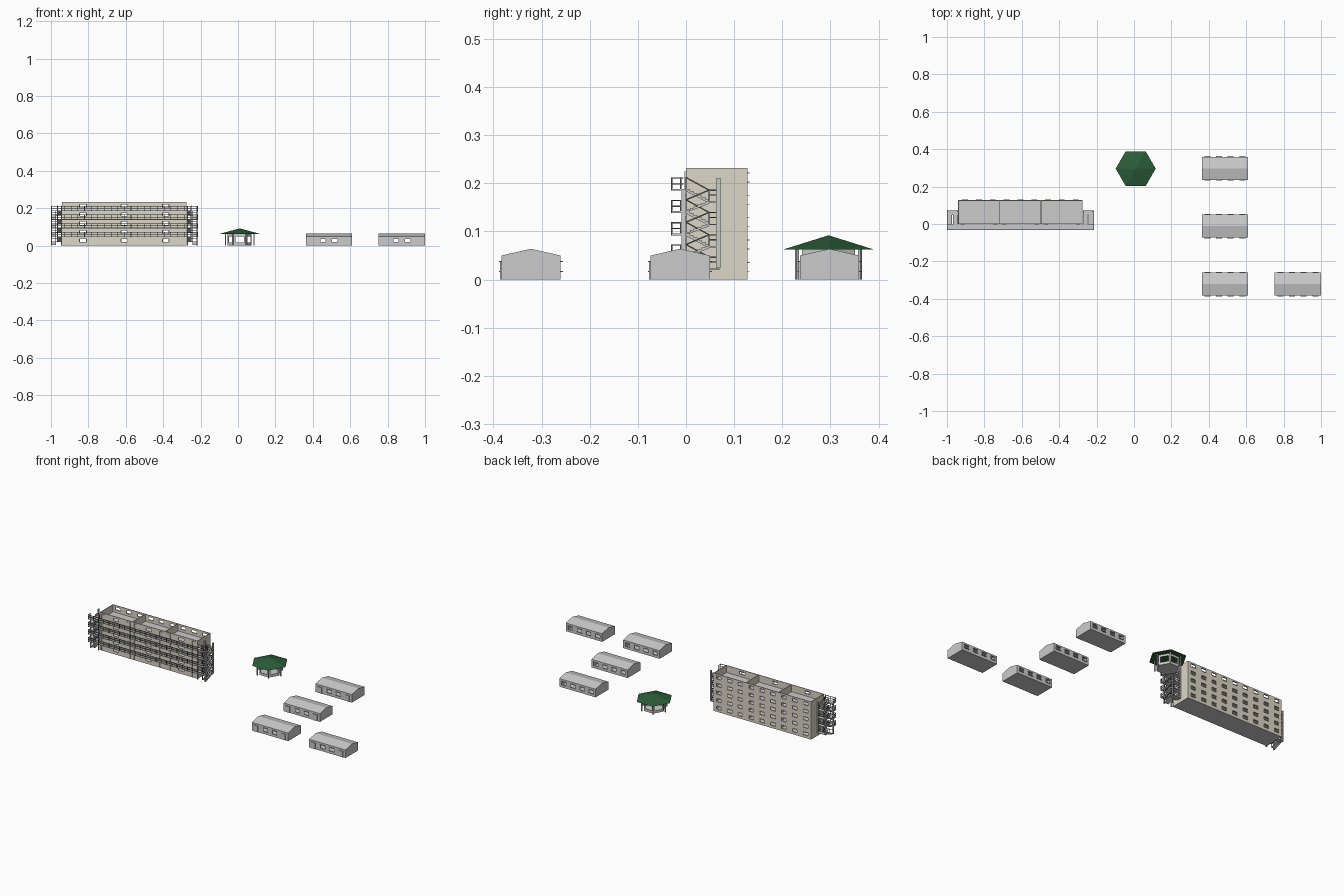
import bpy, bmesh, math
from mathutils import Matrix, Vector

if "Cube" in bpy.data.objects:
    bpy.data.objects.remove(bpy.data.objects["Cube"])


def material(name, col):
    m = bpy.data.materials.new(name)
    m.diffuse_color = (*col, 1)
    m.use_nodes = True
    m.node_tree.nodes["Principled BSDF"].inputs["Base Color"].default_value = m.diffuse_color
    return m


BEIGE = material("beige_plaster", (0.72, 0.68, 0.58))
GREEN = material("green_roofing", (0.025, 0.11, 0.04))
DARK = material("dark_metal", (0.12, 0.12, 0.12))
I = Matrix.Identity(4)


def finish(bm, name, mat=None):
    bmesh.ops.recalc_face_normals(bm, faces=bm.faces)
    me = bpy.data.meshes.new(name)
    bm.to_mesh(me)
    bm.free()
    if mat:
        me.materials.append(mat)
    ob = bpy.data.objects.new(name, me)
    bpy.context.collection.objects.link(ob)
    return ob


def box(bm, a, b, M=I):
    c = [(p + q) / 2 for p, q in zip(a, b)]
    s = [abs(q - p) for p, q in zip(a, b)]
    bmesh.ops.create_cube(bm, size=1, matrix=M @ Matrix.Translation(c) @ Matrix.Diagonal((*s, 1)))


def prism(bm, pts, x0, x1):
    """Extrude a (y, z) outline from x0 to x1."""
    f = bm.faces.new([bm.verts.new((x0, y, z)) for y, z in pts])
    r = bmesh.ops.extrude_face_region(bm, geom=[f])
    vs = [v for v in r["geom"] if isinstance(v, bmesh.types.BMVert)]
    bmesh.ops.translate(bm, verts=vs, vec=(x1 - x0, 0, 0))


def wall(bm, x0, x1, y0, y1, z0, z1, holes=(), M=I):
    """Wall along x with holes (centre, width, bottom, top)."""
    u = x0
    for c, w, b, t in holes:
        box(bm, (u, y0, z0), (c - w / 2, y1, z1), M)
        box(bm, (c - w / 2, y0, z0), (c + w / 2, y1, b), M)
        box(bm, (c - w / 2, y0, t), (c + w / 2, y1, z1), M)
        u = c + w / 2
    box(bm, (u, y0, z0), (x1, y1, z1), M)


# ---- Apartment block: three bays, five storeys, open top ----
X0, X1, D, H, N = -0.94, -0.275, 0.128, 0.0464, 5
W = (X1 - X0) / 3
XC = (X0 + X1) / 2
T = 0.004
walls, slabs, trim = bmesh.new(), bmesh.new(), bmesh.new()
for k in range(N):
    z = k * H
    box(slabs, (X0 + .001, 0.001, z), (X1 - .001, D - .001, z + 0.003))
    for x in (X0, X0 + W - T / 2, X0 + 2 * W - T / 2, X1 - T):
        box(walls, (x, T, z), (x + T, D - T, z + H))
    for b in range(3):
        x = X0 + b * W
        lo, hi = z + 0.018, z + 0.035
        back = [(x + W * f, 0.031, lo, hi) for f in (1 / 6, 0.5, 5 / 6)]
        wall(walls, x, x + W, D - T, D, z, z + H, back)
        wall(walls, x, x + W, 0, T, z, z + H, [(x + W / 2, 0.036, lo, hi)])
        # window sills and lintels
        for c, w, lo, hi in back:
            for zz in (lo - 0.0015, hi):
                box(trim, (c - w / 2, D, zz), (c + w / 2, D + 0.004, zz + 0.0015))
        # doors with raised jambs
        for f in (0.11, 0.89):
            c = x + W * f
            box(trim, (c - 0.010, -0.001, z + 0.003), (c + 0.010, 0, z + 0.037))
            for s in (-1, 1):
                box(trim, (c + s * 0.010, -0.003, z + 0.003), (c + s * 0.012, 0, z + 0.039))
            box(trim, (c - 0.012, -0.003, z + 0.037), (c + 0.012, 0, z + 0.039))
finish(walls, "block_walls", BEIGE)
finish(slabs, "block_floors")
finish(trim, "block_doors_and_sills", BEIGE)

# ---- Access galleries with railings ----
HALF = 1 + XC
gal, rail = bmesh.new(), bmesh.new()
for k in range(1, N):
    z = k * H
    box(gal, (XC - HALF, -0.029, z - 0.001), (XC + HALF, 0, z + 0.003))
    for zz in (0.012, 0.024):
        box(rail, (XC - HALF, -0.031, z + zz), (XC + HALF, -0.0285, z + zz + 0.0025))
    n = 22
    for i in range(n + 1):
        x = XC - HALF + 0.0015 + i * (2 * HALF - 0.003) / n
        box(rail, (x - 0.0015, -0.031, z - 0.001), (x + 0.0015, -0.0285, z + 0.025))
    for s in (-1, 1):
        xa, xb = XC + s * HALF, XC + s * (HALF - 0.0025)
        for zz in (0.012, 0.024):
            box(rail, (xa, -0.03, z + zz), (xb, -0.005, z + zz + 0.0025))
        box(rail, (xa, -0.012, z), (xb, -0.009, z + 0.025))
finish(gal, "gallery_slabs")
finish(rail, "gallery_railings", DARK)

# ---- Switchback stairs at both ends ----
stairs, srail, posts = bmesh.new(), bmesh.new(), bmesh.new()


def flight(xa, xb, ya, yb, za, zb, n=6):
    dy, dz = (yb - ya) / n, (zb - za) / n
    pts = [(ya, za)]
    for i in range(n):
        pts += [(ya + i * dy, za + (i + 1) * dz), (ya + (i + 1) * dy, za + (i + 1) * dz)]
    pts += [(yb, zb - 0.005), (ya + dy, za)]
    prism(stairs, pts, xa, xb)
    for x in (xa, xb):
        xi = x + math.copysign(0.0025, (xa + xb) / 2 - x)
        r = [(ya, za + 0.022), (yb, zb + 0.022), (yb, zb + 0.025), (ya, za + 0.025)]
        prism(srail, r, x, xi)
        for y, z in ((ya, za), (yb, zb)):
            box(srail, (x, y - 0.0012, z), (xi, y + 0.0012, z + 0.025))


for s in (-1, 1):
    X = lambda d: XC + s * d
    inner, mid, outer = X(HALF - 0.059), X(HALF - 0.030), X(HALF)
    gap = s * 0.0025
    for k in range(N - 1):
        z, m = k * H, k * H + H / 2
        flight(mid + gap, outer, 0, 0.048, z + 0.003, m)
        flight(inner, mid - gap, 0.048, 0, m, z + H + 0.003)
        box(stairs, (inner, 0.048, m - 0.003), (outer, 0.070, m))
        # landing rails
        for zz in (0.012, 0.022):
            box(srail, (inner, 0.0685, m + zz), (outer, 0.071, m + zz + 0.0025))
            box(srail, (outer, 0.048, m + zz), (outer - gap, 0.071, m + zz + 0.0025))
    for x in (inner, outer):
        e = 0.006 * (1 if x == min(inner, outer) else -1)
        box(posts, (x, 0.063, 0.024), (x + e, 0.072, 0.211))
        box(posts, (x, -0.009, 0), (x + e, -0.001, 0.187))
finish(stairs, "stair_flights")
finish(srail, "stair_railings", DARK)
finish(posts, "stair_posts")

# ---- Four gabled huts ----
L, HD, E, R = 0.247, 0.0615, 0.050, 0.064
bm = bmesh.new()
cx = [-0.0935, -0.031, 0.031, 0.0935]
wins = [(c, 0.028, 0.018, 0.036) for c in cx]
t = 0.003
wall(bm, -L / 2, L / 2, HD - t, HD, 0, E, wins)
wall(bm, -L / 2, L / 2, -HD, -HD + t, 0, E, wins[1:3])
box(bm, (-L / 2, -HD, 0), (L / 2, HD, 0.002))
for s in (-1, 1):
    prism(bm, [(-HD, 0), (HD, 0), (HD, E), (0, R), (-HD, E)], s * L / 2, s * (L / 2 - t))
prism(bm, [(-HD, E), (0, R), (HD, E), (HD - t, E - 0.002), (0, R - t), (-HD + t, E - 0.002)],
      -L / 2, L / 2)
for s in (-1, 1):
    for i, c in enumerate(cx):
        door = s < 0 and i in (0, 3)
        # sills, lintels and door frames
        box(bm, (c - 0.016, s * HD, 0.037), (c + 0.016, s * (HD + 0.005), 0.039))
        if door:
            box(bm, (c - 0.010, s * HD, 0), (c + 0.010, s * (HD + 0.001), 0.036))
            for q in (-1, 1):
                box(bm, (c + q * 0.010, s * HD, 0), (c + q * 0.012, s * (HD + 0.003), 0.037))
        else:
            box(bm, (c - 0.016, s * HD, 0.016), (c + 0.016, s * (HD + 0.005), 0.018))
hut = finish(bm, "hut_1")
hut.location = (0.486, 0.298, 0)
for i, p in enumerate([(0.486, -0.012), (0.486, -0.322), (0.876, -0.322)]):
    h = bpy.data.objects.new(f"hut_{i + 2}", hut.data)
    h.location = (*p, 0)
    bpy.context.collection.objects.link(h)

# ---- Hexagonal pavilion ----
PC = Matrix.Translation((0.009, 0.296, 0))


def cone(bm, r1, r2, z0, z1):
    bmesh.ops.create_cone(bm, cap_ends=True, segments=6, radius1=r1, radius2=r2, depth=z1 - z0,
                          matrix=PC @ Matrix.Translation((0, 0, (z0 + z1) / 2)) @ turn)


# put a hexagon corner on the x axis
probe = bmesh.new()
bmesh.ops.create_circle(probe, segments=6, radius=1)
v = next(iter(probe.verts)).co
turn = Matrix.Rotation(-math.atan2(v.y, v.x), 4, 'Z')
probe.free()

roof = bmesh.new()
cone(roof, 0.107, 0, 0.063, 0.092)
finish(roof, "pavilion_roof", GREEN)
body, pp = bmesh.new(), bmesh.new()
r = 0.064
cone(body, r, r, 0, 0.003)
for i in range(6):
    M = PC @ Matrix.Rotation(math.radians(60 * i), 4, 'Z')
    a = r * math.cos(math.pi / 6)
    wall(body, -r / 2, r / 2, -a, -a + 0.003, 0, 0.063, [(0, 0.046, 0.016, 0.050)], M)
    box(pp, (0.073, -0.003, 0), (0.079, 0.003, 0.064), M)
finish(body, "pavilion_walls")
finish(pp, "pavilion_posts")
